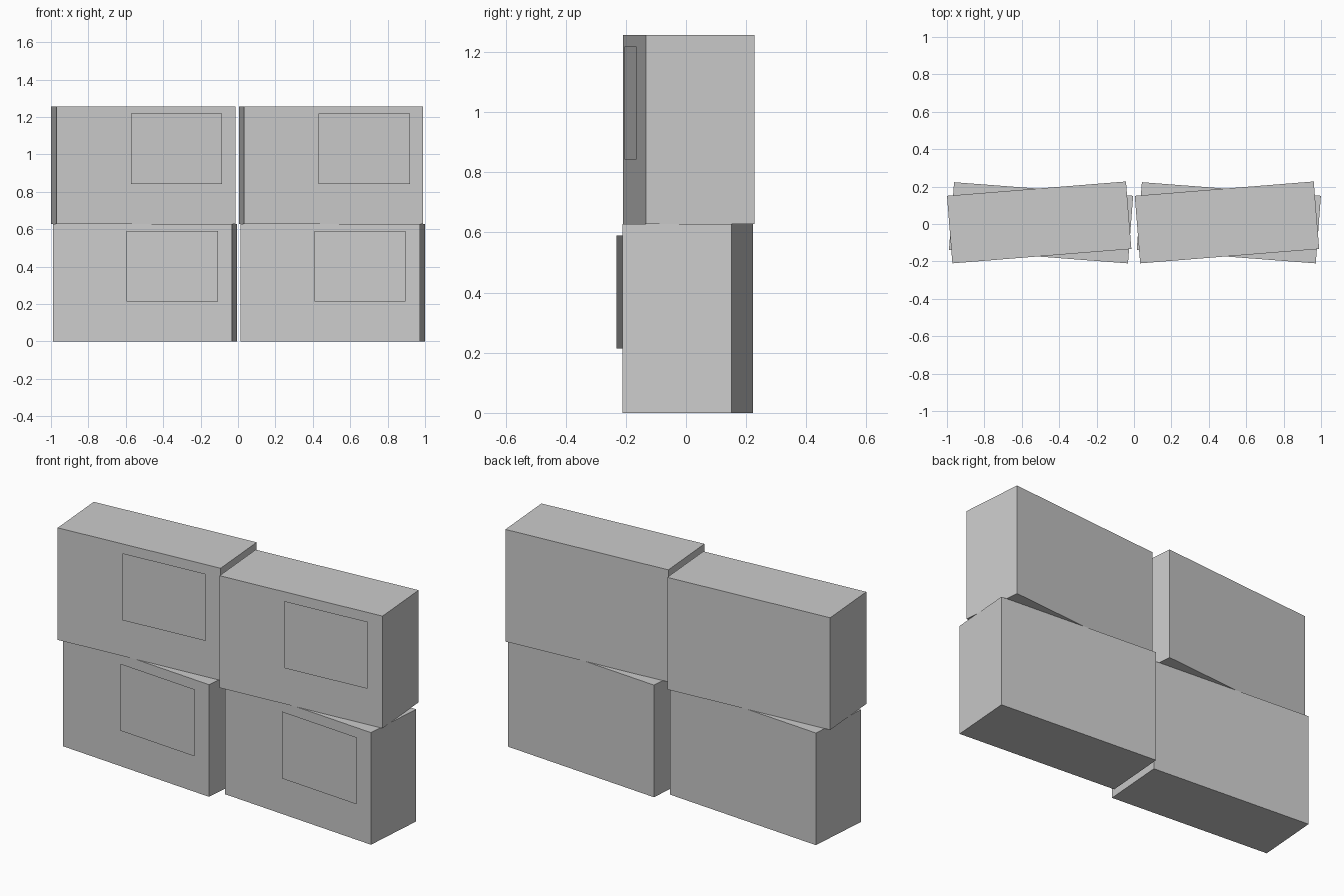
import bpy, bmesh
from math import radians
from mathutils import Matrix

if "Cube" in bpy.data.objects:
    bpy.data.objects.remove(bpy.data.objects["Cube"])

W, D, H = 0.96, 0.362, 0.6285


def make_object(name, bm, x, y, z, angle):
    mesh = bpy.data.meshes.new(name)
    bm.to_mesh(mesh)
    bm.free()
    obj = bpy.data.objects.new(name, mesh)
    obj.location = (x, y, z)
    obj.rotation_euler.z = radians(angle)
    bpy.context.collection.objects.link(obj)


def add_crate(name, x, y, z, angle):
    # solid crate with its base at z
    bm = bmesh.new()
    bmesh.ops.create_cube(bm, size=1, matrix=Matrix.Translation((0, 0, H / 2))
                          @ Matrix.Diagonal((W, D, H, 1)))
    make_object(name, bm, x, y, z, angle)

    # thin label sheet floating just ahead of the front face
    bm = bmesh.new()
    bmesh.ops.create_grid(bm, x_segments=1, y_segments=1, size=0.5,
                          matrix=Matrix.Translation((0.162, -0.2065, 0.402))
                          @ Matrix.Rotation(radians(90), 4, 'X')
                          @ Matrix.Diagonal((0.489, 0.3755, 1, 1)))
    make_object(name + "_label", bm, x, y, z, angle)


# two rows, twisted in opposite directions
for row, xs, y, angle in (("lower", (-0.497, 0.507), 0.0065, -4.35),
                          ("upper", (-0.507, 0.497), 0.0085, 4.58)):
    for side, x in zip(("left", "right"), xs):
        add_crate(f"{row}_{side}_crate", x, y, H if row == "upper" else 0, angle)
